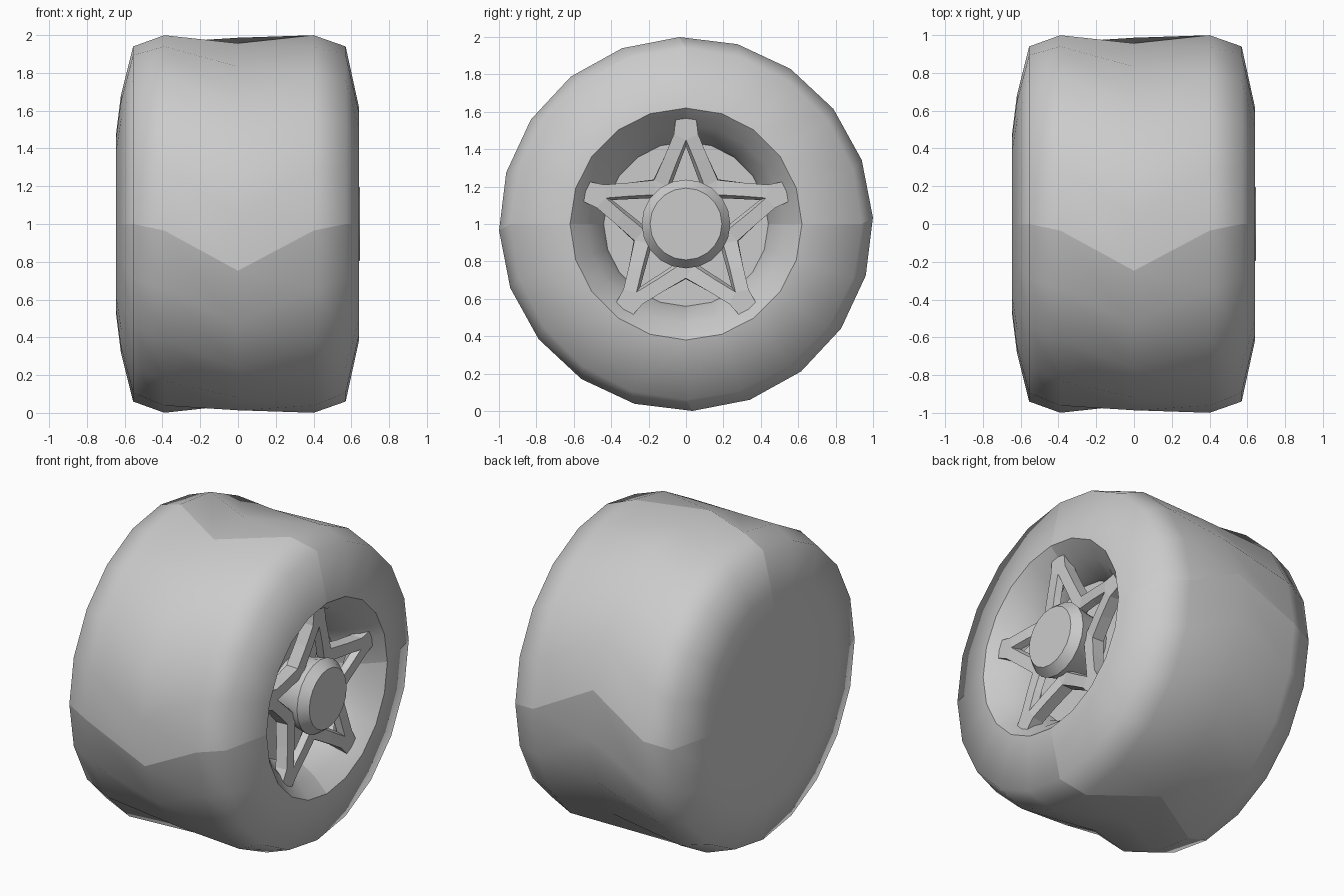
import bpy, bmesh
from math import sin, cos, pi, radians
from mathutils import Matrix

cube = bpy.data.objects.get("Cube")
if cube:
    bpy.data.objects.remove(cube, do_unlink=True)

grey = bpy.data.materials.new("plain grey")
grey.use_nodes = True
colour = (0.6, 0.6, 0.6, 1)
grey.diffuse_color = colour
grey.node_tree.nodes["Principled BSDF"].inputs["Base Color"].default_value = colour

SIDES = 20


def finish(name, bm):
    mesh = bpy.data.meshes.new(name)
    bm.to_mesh(mesh)
    bm.free()
    mesh.materials.append(grey)
    obj = bpy.data.objects.new(name, mesh)
    bpy.context.collection.objects.link(obj)
    return obj


def lathe(name, profile, cap_back=False, cap_front=False, sharp=(), seams=False):
    """Turn (x, radius, twist in degrees) rings around the wheel axle."""
    bm = bmesh.new()
    rings = []
    for x, r, twist in profile:
        angles = [radians(twist) + 2 * pi * k / SIDES for k in range(SIDES)]
        rings.append([bm.verts.new((x, r * cos(a), 1 + r * sin(a))) for a in angles])
    for a, b in zip(rings, rings[1:]):
        for k in range(SIDES):
            n = (k + 1) % SIDES
            bm.faces.new((a[k], a[n], b[n], b[k]))
    if cap_back:
        bm.faces.new(rings[0][::-1])
    if cap_front:
        bm.faces.new(rings[-1])
    for f in bm.faces:
        f.smooth = True
    # Creased rings
    for i in sharp:
        for k in range(SIDES):
            bm.edges.get((rings[i][k], rings[i][(k + 1) % SIDES])).smooth = False
    # Creased seams between the four quarters
    if seams:
        for a, b in zip(rings, rings[1:]):
            for k in range(0, SIDES, SIDES // 4):
                bm.edges.get((a[k], b[k])).smooth = False
    return finish(name, bm)


# Tyre with closed back and chevron-twisted tread
lathe("tyre", [(-0.645, 0.48, 0), (-0.62, 0.68, 0), (-0.555, 0.94, 0),
               (-0.39, 1.0, 2), (0, 0.988, 14.5), (0.4, 1.0, 2),
               (0.57, 0.94, 0), (0.64, 0.62, 0)],
      cap_back=True, seams=True)

# Dished rim and its floor
lathe("rim", [(0.64, 0.62, 0), (0.55, 0.53, 0), (0.43, 0.455, 0), (0.38, 0.44, 0)],
      cap_front=True, sharp=(3,), seams=True)

# Hub with bevelled cap
lathe("hub", [(0.38, 0.2, 0), (0.5, 0.215, 0), (0.59, 0.237, 0), (0.647, 0.192, 0)],
      cap_front=True, sharp=(2, 3))

# Star spokes: one half arm as (sideways, outward, axle position)
outer = [(0.17, 0.235, 0.55), (0.115, 0.36, 0.57), (0.065, 0.48, 0.585),
         (0.055, 0.565, 0.585), (0.058, 0.61, 0.54)]
hole = [(0.1, 0.2, 0.55), (0.05, 0.33, 0.57), (0, 0.45, 0.585)]
lip = [(0.085, 0.19, 0.51), (0.038, 0.315, 0.53), (0, 0.415, 0.54)]
middle = [(0, 0.565, 0.585), (0, 0.61, 0.54)]
root = (0.118, 0.162, 0.55)
panels = [(outer[0], outer[1], hole[1], hole[0]),
          (outer[1], outer[2], hole[2], hole[1]),
          (outer[2], outer[3], middle[0], hole[2]),
          (outer[3], outer[4], middle[1], middle[0]),
          (hole[0], hole[1], lip[1], lip[0]),
          (hole[1], hole[2], lip[2], lip[1]),
          (root, outer[0], hole[0])]

bm = bmesh.new()
for arm in range(5):
    turn = Matrix.Translation((0, 0, 1)) @ Matrix.Rotation(2 * pi * arm / 5, 4, 'X')
    for side in (1, -1):
        for panel in panels:
            verts = [bm.verts.new((x, side * s, out)) for s, out, x in panel]
            bmesh.ops.transform(bm, matrix=turn, verts=verts)
            face = bm.faces.new(verts)
            face.normal_update()
            if face.normal.x < 0:
                face.normal_flip()
bmesh.ops.remove_doubles(bm, verts=bm.verts[:], dist=0.002)
spokes = finish("star_spokes", bm)
solid = spokes.modifiers.new("thickness", 'SOLIDIFY')
solid.thickness = 0.08
solid.offset = -1
